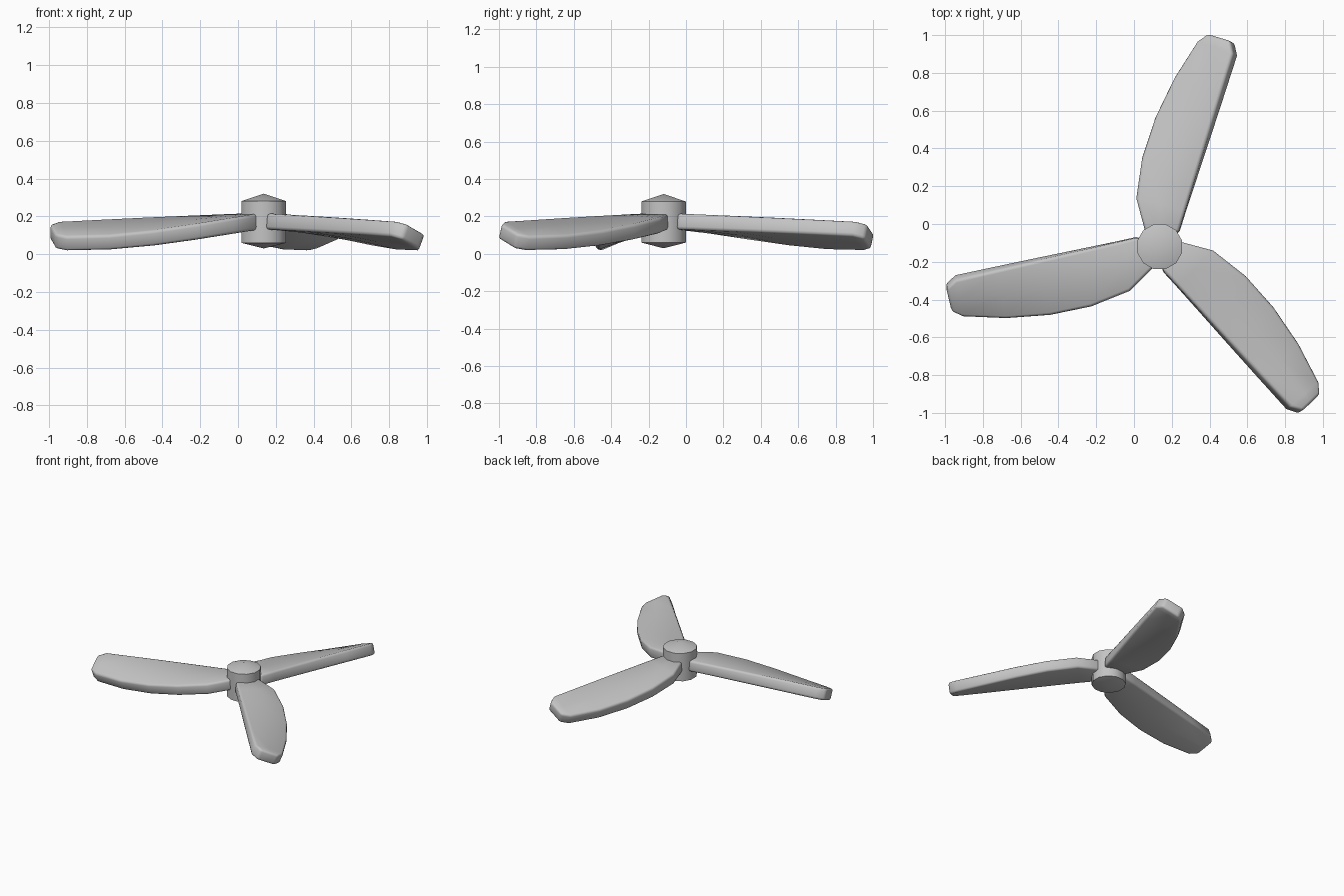
import bpy, bmesh, math
from mathutils import Matrix, Vector

if "Cube" in bpy.data.objects:
    bpy.data.objects.remove(bpy.data.objects["Cube"])

grey = bpy.data.materials.new("plain_grey")
grey.use_nodes = True
grey.diffuse_color = (0.55, 0.55, 0.55, 1)
grey.node_tree.nodes["Principled BSDF"].inputs["Base Color"].default_value = grey.diffuse_color

HUB = Vector((0.136, -0.12, 0))


def make_object(name, bm, angle):
    bmesh.ops.recalc_face_normals(bm, faces=bm.faces)
    mesh = bpy.data.meshes.new(name)
    bm.to_mesh(mesh)
    bm.free()
    mesh.materials.append(grey)
    obj = bpy.data.objects.new(name, mesh)
    obj.matrix_world = Matrix.Translation(HUB) @ Matrix.Rotation(angle, 4, 'Z')
    bpy.context.collection.objects.link(obj)
    return obj


def finish(obj, angle):
    # Apply modifiers, then smooth everything but the hard edges
    bpy.ops.object.select_all(action='DESELECT')
    obj.select_set(True)
    bpy.context.view_layer.objects.active = obj
    for mod in list(obj.modifiers):
        bpy.ops.object.modifier_apply(modifier=mod.name)
    bpy.ops.object.shade_smooth_by_angle(angle=math.radians(angle))


def blade_point(s, t):
    # Droops outwards and twists more towards the tip
    return Vector((s, t, 0.176 - 0.03 * s - 0.38 * s * (t + 0.07)))


# Hub: drum with shallow cone caps
sides = 12
bm = bmesh.new()
rings = []
for z in (0.06, 0.28):
    rings.append([bm.verts.new((0.123 * math.cos((i + 0.5) * math.tau / sides),
                                0.123 * math.sin((i + 0.5) * math.tau / sides), z))
                  for i in range(sides)])
low, high = bm.verts.new((0, 0, 0.03)), bm.verts.new((0, 0, 0.32))
for i in range(sides):
    j = (i + 1) % sides
    bm.faces.new((rings[0][i], rings[0][j], rings[1][j], rings[1][i]))
    bm.faces.new((rings[1][i], rings[1][j], high))
    bm.faces.new((rings[0][j], rings[0][i], low))
finish(make_object("hub", bm, 0), 40)

# Blades: stations pairing the straight edge with the curved edge
straight = [(0.1, -0.073), (0.22, -0.07), (0.42, -0.067), (0.64, -0.064),
            (0.87, -0.06), (1.09, -0.056), (1.15, -0.02)]
curved = [(0.05, 0.097), (0.2, 0.196), (0.415, 0.234), (0.637, 0.233),
          (0.868, 0.202), (1.09, 0.146), (1.145, 0.105)]
for k, name in enumerate(("rear_blade", "right_blade", "left_blade")):
    bm = bmesh.new()
    rows = []
    for a, b in zip(straight, curved):
        a, b = Vector(a), Vector(b)
        rows.append([bm.verts.new(blade_point(*a.lerp(b, f))) for f in (0, 0.5, 1)])
    for r, q in zip(rows, rows[1:]):
        for i in range(2):
            bm.faces.new((r[i], q[i], q[i + 1], r[i + 1]))
    blade = make_object(name, bm, math.radians(71.4) + k * math.tau / 3)
    solid = blade.modifiers.new("thickness", 'SOLIDIFY')
    solid.thickness, solid.offset = 0.085, 0
    bevel = blade.modifiers.new("rounded_rim", 'BEVEL')
    bevel.width, bevel.segments = 0.016, 2
    bevel.limit_method, bevel.angle_limit = 'ANGLE', math.radians(50)
    finish(blade, 50)
